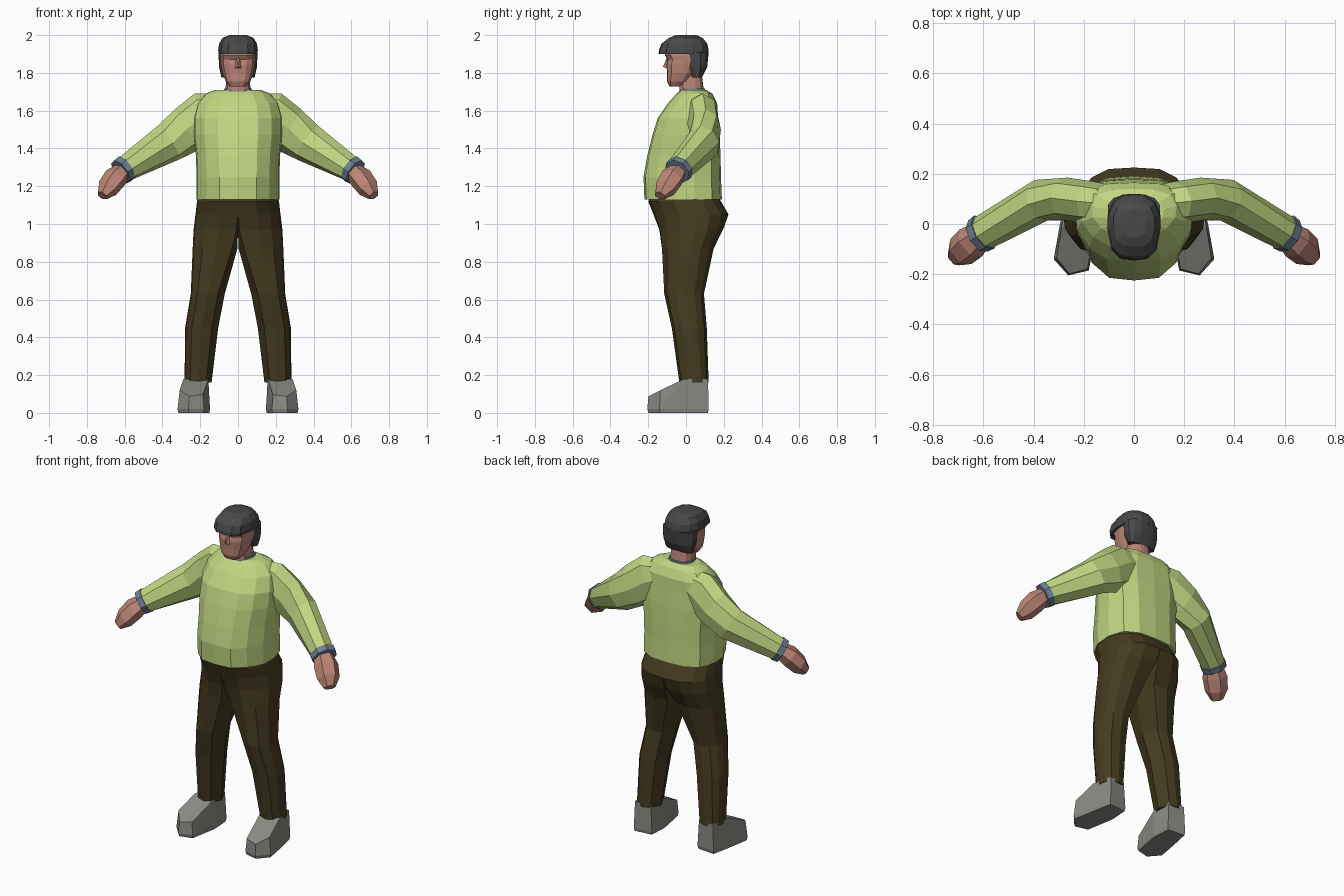
import bpy, bmesh, math
from mathutils import Vector

if "Cube" in bpy.data.objects:
    bpy.data.objects.remove(bpy.data.objects["Cube"])


def material(name, rgb):
    m = bpy.data.materials.new(name)
    m.diffuse_color = (*rgb, 1)
    m.use_nodes = True
    m.node_tree.nodes["Principled BSDF"].inputs["Base Color"].default_value = m.diffuse_color
    return m


SHIRT = material("lime_shirt", (0.53, 0.67, 0.22))
PANTS = material("brown_trousers", (0.058, 0.044, 0.014))
SKIN = material("skin", (0.50, 0.235, 0.18))
HAIR = material("dark_hair", (0.065, 0.065, 0.068))
SHOE = material("grey_shoe", (0.25, 0.26, 0.23))
TRIM = material("blue_trim", (0.15, 0.21, 0.29))


def finish(name, bm, mat, mirror):
    bmesh.ops.recalc_face_normals(bm, faces=bm.faces)
    me = bpy.data.meshes.new(name)
    bm.to_mesh(me)
    bm.free()
    me.materials.append(mat)
    ob = bpy.data.objects.new(name, me)
    bpy.context.collection.objects.link(ob)
    if mirror:
        mod = ob.modifiers.new("mirror", 'MIRROR')
        mod.use_mirror_merge = False
    return ob


def loft(name, rings, mat, mirror=False):
    """Skin a list of equal-length point rings and cap both ends."""
    bm = bmesh.new()
    vr = [[bm.verts.new(p) for p in r] for r in rings]
    n = len(vr[0])
    for a, b in zip(vr, vr[1:]):
        for i in range(n):
            j = (i + 1) % n
            bm.faces.new((a[i], a[j], b[j], b[i]))
    bm.faces.new(vr[0])
    bm.faces.new(vr[-1])
    return finish(name, bm, mat, mirror)


def hull(name, pts, mat, mirror=False):
    bm = bmesh.new()
    for p in pts:
        bm.verts.new(p)
    bmesh.ops.convex_hull(bm, input=bm.verts)
    loose = [v for v in bm.verts if not v.link_faces]
    bmesh.ops.delete(bm, geom=loose, context='VERTS')
    bmesh.ops.dissolve_limit(bm, angle_limit=0.02, verts=bm.verts, edges=bm.edges)
    return finish(name, bm, mat, mirror)


# Half outline of the body cross-section, front to back
BODY = [(0, -1), (.45, -.95), (.76, -.66), (.97, -.2), (1, .3), (.86, .75), (.5, .96), (0, 1)]
FACE = [(0, -1), (.5, -.96), (.85, -.7), (1, -.1), (1, .35), (.8, .75), (.4, .97), (0, 1)]


def section(z, w, front, back, half=BODY):
    mid, d = (front + back) / 2, (back - front) / 2
    pts = half + [(-x, y) for x, y in half[-2:0:-1]]
    return [(x * w, mid + y * d, z) for x, y in pts]


def tube_ring(centre, direction, tall, wide, n=8):
    d = Vector(direction).normalized()
    up = (Vector((0, 0, 1)) - d * d.z).normalized()
    side = d.cross(up)
    return [Vector(centre) + up * tall * math.sin(a) + side * wide * math.cos(a)
            for a in (2 * math.pi * i / n for i in range(n))]


# Shirt body
loft("shirt_body", [section(*r) for r in (
    (1.13, .22, -.22, .19), (1.25, .22, -.225, .185), (1.36, .222, -.205, .183),
    (1.47, .235, -.178, .178), (1.56, .235, -.15, .17), (1.64, .215, -.095, .165),
    (1.69, .17, -.05, .14), (1.71, .12, -.025, .105))], SHIRT)

# Sleeves, cuffs and hands
loft("sleeve", [
    tube_ring((.12, .08, 1.59), (1, .1, -.45), .11, .08),
    tube_ring((.17, .085, 1.57), (1, .1, -.5), .135, .085),
    tube_ring((.27, .10, 1.50), (.85, .05, -.5), .125, .085),
    tube_ring((.37, .095, 1.43), (.75, -.25, -.5), .107, .085),
    tube_ring((.61, -.04, 1.285), (.73, -.45, -.51), .068, .07)], SHIRT, True)
CUFF_DIR = (.73, -.45, -.51)
loft("cuff", [tube_ring((.597, -.032, 1.293), CUFF_DIR, .076, .077),
              tube_ring((.622, -.048, 1.276), CUFF_DIR, .072, .073)], TRIM, True)
HAND_DIR = (.55, -.47, -.62)
loft("hand", [
    tube_ring((.605, -.038, 1.288), HAND_DIR, .045, .052, 6),
    tube_ring((.65, -.075, 1.243), HAND_DIR, .06, .07, 6),
    tube_ring((.69, -.11, 1.19), HAND_DIR, .055, .065, 6),
    tube_ring((.718, -.138, 1.15), HAND_DIR, .028, .035, 6)], SKIN, True)

# Trousers: half-pelvis outline blends down into a round leg
PELVIS = [(0, -1), (.45, -.95), (.75, -.7), (.97, -.3), (1, .15),
          (.95, .5), (.75, .8), (.45, .97), (0, 1), (0, 0)]
LEG = [(.2, -.85), (.5, -1), (.8, -.85), (.97, -.4), (1, .1),
       (.95, .5), (.8, .85), (.5, 1), (.2, .85), (0, 0)]


def leg_ring(z, inner, outer, front, back, t):
    mid, d = (front + back) / 2, (back - front) / 2
    ring = []
    for (px, py), (lx, ly) in zip(PELVIS, LEG):
        x, y = px + (lx - px) * t, py + (ly - py) * t
        ring.append((inner + x * (outer - inner), mid + y * d, z))
    return ring


loft("trouser_leg", [leg_ring(*r) for r in (
    (1.15, 0, .208, -.185, .165, 0), (1.12, 0, .217, -.20, .185, 0),
    (1.05, 0, .225, -.172, .225, 0), (.97, 0, .235, -.145, .20, .15),
    (.87, .003, .24, -.13, .148, .6), (.63, .07, .25, -.115, .095, 1),
    (.45, .105, .28, -.075, .11, 1), (.16, .14, .283, -.035, .12, 1))], PANTS, True)

# Shoes: sole outline, raised with a sloping upper
SOLE = [(.155, .11), (.27, .12), (.297, -.01), (.32, -.14),
        (.262, -.205), (.18, -.185), (.148, -.01)]
shoe = []
for x, y in SOLE:
    top = .18 if y > -.03 else .18 - (-.02 - y) * .5
    shoe += [(.23 + (x - .23) * .95, y * .97, 0), (x, y, .02),
             (.225 + (x - .225) * .88, y * .97, top)]
hull("shoe", shoe, SHOE, True)

# Neck and collar
loft("neck", [section(z, w, f, b, FACE) for z, w, f, b in (
    (1.64, .068, -.035, .10), (1.70, .066, -.035, .095), (1.82, .062, -.035, .08))], SKIN)
loft("collar", [section(1.68, .085, -.045, .11, FACE),
                section(1.718, .072, -.03, .10, FACE)], TRIM)

# Head with brow and nose
loft("head", [section(*r, FACE) for r in (
    (1.727, .042, -.088, -.03), (1.755, .066, -.1, .02), (1.80, .082, -.1, .06),
    (1.845, .09, -.104, .08), (1.872, .092, -.098, .085), (1.893, .093, -.112, .09),
    (1.95, .08, -.1, .09))], SKIN)
hull("nose", [(0, -.122, 1.832), (.02, -.098, 1.825), (-.02, -.098, 1.825),
              (.008, -.1, 1.885), (-.008, -.1, 1.885), (0, -.09, 1.82)], SKIN)

# Hair: cap with a fringe, and the longer back and sides
loft("hair_cap", [section(*r, FACE) for r in (
    (1.90, .103, -.145, .12), (1.92, .105, -.143, .12), (1.955, .1, -.13, .112),
    (1.985, .082, -.09, .088), (2.0, .045, -.055, .055))], HAIR)
loft("hair_back", [section(*r, FACE) for r in (
    (1.775, .088, .03, .085), (1.83, .1, .005, .112), (1.91, .104, -.02, .12))], HAIR)
